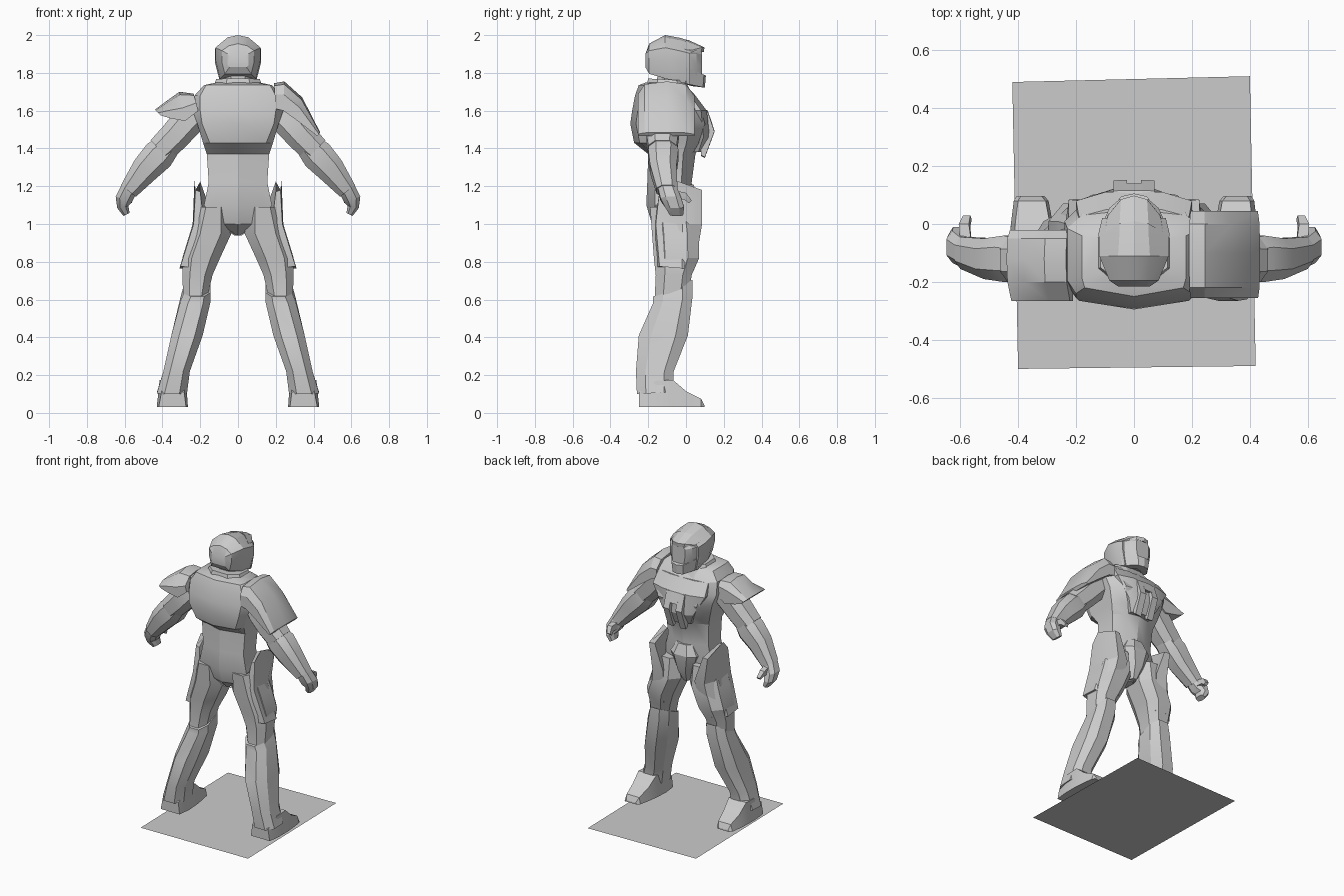
import bpy, bmesh, math
from mathutils import Vector

grey = bpy.data.materials.new("armour grey")
grey.diffuse_color = (0.6, 0.6, 0.6, 1)
OCT = [(1, -.5), (1, .5), (.5, 1), (-.5, 1), (-1, .5), (-1, -.5), (-.5, -1), (.5, -1)]


def loft(name, rings, s=1):
    """Skin a list of equal-length point rings; s=-1 mirrors across x."""
    bm = bmesh.new()
    vs = [[bm.verts.new((p[0] * s, p[1], p[2])) for p in r] for r in rings]
    n = len(vs[0])
    closed = n > 2
    for a, b in zip(vs, vs[1:]):
        for i in range(n if closed else 1):
            j = (i + 1) % n
            bm.faces.new((a[i], a[j], b[j], b[i]))
    if closed:
        bm.faces.new(vs[0])
        bm.faces.new(vs[-1])
        bmesh.ops.recalc_face_normals(bm, faces=bm.faces)
    me = bpy.data.meshes.new(name)
    bm.to_mesh(me)
    bm.free()
    me.materials.append(grey)
    ob = bpy.data.objects.new(name, me)
    bpy.context.collection.objects.link(ob)
    bpy.context.view_layer.objects.active = ob
    ob.select_set(True)
    bpy.ops.object.shade_smooth_by_angle(angle=math.radians(25))
    ob.select_set(False)
    return ob


def column(name, data, s=1):
    """Upright limb: (cx, cy, z, rx, ry[, tilt]); tilt raises the front edge."""
    rings = []
    for d in data:
        cx, cy, z, rx, ry = d[:5]
        t = d[5] if len(d) > 5 else 0
        rings.append([(cx + rx * u, cy + ry * v, z + t * v) for u, v in OCT])
    return loft(name, rings, s)


def limb(name, data, s=1):
    """Limb along a path: (x, y, z, radius in the xz plane, radius along y)."""
    pts = [Vector(d[:3]) for d in data]
    rings = []
    for i, d in enumerate(data):
        t = pts[min(i + 1, len(pts) - 1)] - pts[max(i - 1, 0)]
        side = Vector((-t.z, 0, t.x)).normalized()
        rings.append([pts[i] + side * d[3] * u + Vector((0, d[4] * v, 0)) for u, v in OCT])
    return loft(name, rings, s)


# Ground sheet
loft("ground_sheet", [[(-.4, -.5, 0), (.42, -.49, 0)], [(-.42, .49, 0), (.4, .51, 0)]])


# Torso: height, half width, front y, back y, front and back corner half widths
def torso_ring(z, w, yf, yb, fw, bw):
    half = [(fw, yf - .02), (w, yf * .5 - .04), (w, yb * .5 - .06), (bw, yb + .03)]
    return ([(0, yf, z)] + [(x, y, z) for x, y in half] + [(0, yb, z)]
            + [(-x, y, z) for x, y in reversed(half)])


loft("torso", [torso_ring(*r) for r in [
    (.94, .02, .00, -.12, .01, .01), (1.0, .12, .03, -.18, .04, .10),
    (1.10, .18, .04, -.21, .07, .13), (1.22, .155, .03, -.205, .08, .11),
    (1.37, .165, .05, -.20, .09, .12), (1.43, .185, .085, -.275, .12, .15),
    (1.53, .215, .12, -.295, .15, .19), (1.60, .24, .10, -.285, .17, .20),
    (1.68, .23, .05, -.27, .18, .20), (1.735, .18, .00, -.25, .12, .17),
    (1.75, .11, -.03, -.21, .07, .09)]])

# Collar and neck
column("collar", [(0, -.09, 1.68, .17, .13), (0, -.10, 1.73, .13, .11), (0, -.10, 1.765, .115, .10, -.005)])
column("neck", [(0, -.08, 1.72, .075, .075), (0, -.07, 1.82, .075, .08)])


def slab(name, x0, x1, prof, taper=1.0, s=1):
    """Extrude a (y, z) outline between two x values, shrinking the outer end."""
    cy = sum(p[0] for p in prof) / len(prof)
    cz = sum(p[1] for p in prof) / len(prof)
    end = [(x1, cy + (y - cy) * taper, cz + (z - cz) * taper) for y, z in prof]
    return loft(name, [[(x0, y, z) for y, z in prof], end], s)


# Crotch guard
column("crotch_guard", [(0, -.04, .945, .025, .05), (0, -.02, 1.03, .06, .07), (0, -.01, 1.14, .10, .075),
                        (0, -.01, 1.21, .06, .05)])
# Chest block with raised ribs
column("chest_plate", [(0, .04, 1.38, .08, .05), (0, .06, 1.46, .12, .065), (0, .05, 1.60, .20, .06),
                       (0, .00, 1.68, .19, .05)])
for s in (1, -1):
    slab("chest_rib", .025, .07, [(.08, 1.36), (.10, 1.35), (.152, 1.49), (.115, 1.60), (.07, 1.62)], .97, s)
slab("chest_rib_bridge", -.03, .03, [(.08, 1.54), (.14, 1.53), (.115, 1.60), (.07, 1.62)])


# Helmet: lofted back to front from cross sections
def helm_ring(y, zb, zt, wt, wm, wb):
    zm = zb + (zt - zb) * .58
    half = [(wt, zt - .012), (wm, zm + .03), (wm, zm - .03), (wb, zb)]
    return ([(0, y, zt)] + [(x, y, z) for x, z in half] + [(0, y, zb)]
            + [(-x, y, z) for x, z in reversed(half)])


loft("helmet_shell", [helm_ring(*r) for r in [
    (-.215, 1.83, 1.90, .04, .055, .045), (-.195, 1.795, 1.955, .05, .085, .07),
    (-.11, 1.77, 2.0, .055, .12, .095), (-.03, 1.75, 1.985, .05, .122, .095),
    (.02, 1.74, 1.97, .05, .11, .09)]])
loft("visor", [helm_ring(*r) for r in [
    (.01, 1.76, 1.96, .06, .105, .08), (.055, 1.77, 1.95, .05, .085, .065),
    (.085, 1.78, 1.93, .035, .05, .04)]])
for s in (1, -1):
    # Brim above the visor and jaw guard below it
    loft("brim", [[(0, .01, 1.975), (0, .098, 1.935), (0, .094, 1.91), (0, .01, 1.94)],
                  [(.05, .0, 1.97), (.045, .085, 1.935), (.05, .08, 1.91), (.06, .0, 1.94)],
                  [(.10, -.03, 1.935), (.09, .03, 1.92), (.095, .025, 1.89), (.122, -.03, 1.88)]], s)
    loft("jaw_guard", [[(0, .06, 1.80), (0, .105, 1.785), (0, .10, 1.722), (0, .04, 1.73)],
                       [(.035, .06, 1.80), (.045, .095, 1.79), (.04, .09, 1.724), (.03, .03, 1.73)],
                       [(.075, -.02, 1.83), (.112, .0, 1.83), (.095, .0, 1.742), (.06, -.02, 1.745)]], s)


# Shoulder plates: outline in xz, lofted along y
def shoulder(name, top, inner, ys):
    rings = []
    for y, k in ys:
        low = [(a[0] + (b[0] - a[0]) * k, a[1] + (b[1] - a[1]) * k) for a, b in zip(inner, top)]
        rings.append([(x, y, z) for x, z in low] + [(x, y, z) for x, z in reversed(inner)])
    return loft(name, rings)


shoulder("right_shoulder_plate",
         [(.19, 1.745), (.245, 1.755), (.34, 1.67), (.435, 1.485)],
         [(.20, 1.61), (.24, 1.60), (.31, 1.55), (.42, 1.465)],
         [(-.255, .55), (-.22, .9), (-.10, 1), (.0, .9), (.045, .5)])
shoulder("left_shoulder_plate",
         [(-.235, 1.69), (-.31, 1.70), (-.38, 1.65), (-.44, 1.605)],
         [(-.21, 1.60), (-.28, 1.545), (-.36, 1.56), (-.41, 1.575)],
         [(-.265, .45), (-.20, .9), (-.12, 1), (-.05, .9), (-.02, .6)])

for s in (1, -1):
    # Arm, hand and thumb
    limb("upper_arm", [(.19, -.10, 1.61, .07, .08), (.27, -.12, 1.54, .085, .09), (.34, -.125, 1.46, .08, .085),
                       (.41, -.125, 1.39, .075, .075)], s)
    limb("forearm", [(.36, -.125, 1.425, .065, .07), (.42, -.12, 1.365, .085, .08), (.49, -.12, 1.29, .075, .07),
                     (.58, -.10, 1.175, .05, .055)], s)
    limb("hand", [(.575, -.10, 1.19, .045, .05), (.605, -.08, 1.13, .045, .055), (.61, -.06, 1.09, .03, .05),
                  (.59, -.05, 1.05, .018, .035)], s)
    loft("thumb", [[(.60, -.07, 1.18), (.56, -.07, 1.18), (.56, -.06, 1.13), (.60, -.06, 1.13)],
                   [(.605, .0, 1.165), (.57, .0, 1.165), (.565, -.01, 1.13), (.60, -.01, 1.13)],
                   [(.59, .03, 1.125), (.565, .03, 1.125), (.56, .015, 1.11), (.585, .015, 1.11)]], s)
    # Thigh and standing hip plate
    column("thigh", [(.13, -.07, 1.09, .08, .12), (.145, -.055, .95, .11, .125), (.195, -.05, .82, .10, .12),
                     (.215, -.065, .73, .08, .095), (.225, -.075, .62, .065, .09)], s)
    loft("hip_plate", [[(.20, -.14, 1.17), (.20, -.08, 1.225), (.185, .08, 1.18), (.225, .085, 1.18),
                        (.23, -.08, 1.24), (.225, -.14, 1.18)],
                       [(.18, -.165, 1.0), (.17, -.04, 1.0), (.12, .08, 1.0), (.20, .085, 1.0),
                        (.24, -.02, 1.0), (.235, -.16, 1.0)],
                       [(.22, -.16, .77), (.22, -.04, .765), (.15, .03, .76), (.23, .045, .76),
                        (.31, -.02, .765), (.305, -.14, .775)]], s)
    # Shin armour with raised knee edge
    column("shin", [(.215, -.07, .66, .07, .105, .045), (.225, -.07, .60, .08, .105, .02), (.27, -.12, .41, .083, .13),
                    (.325, -.165, .22, .07, .10), (.35, -.165, .105, .08, .095, .005)], s)
    # Boot
    loft("boot", [[(x0, y, .03), (x0 + .01, y, zt), (x1 - .015, y, zt), (x1, y, .03)] for y, x0, x1, zt in [
        (-.25, .275, .42, .11), (-.16, .265, .43, .17), (-.07, .27, .43, .175), (.0, .28, .425, .115),
        (.08, .295, .415, .075), (.097, .31, .405, .04)]], s)
